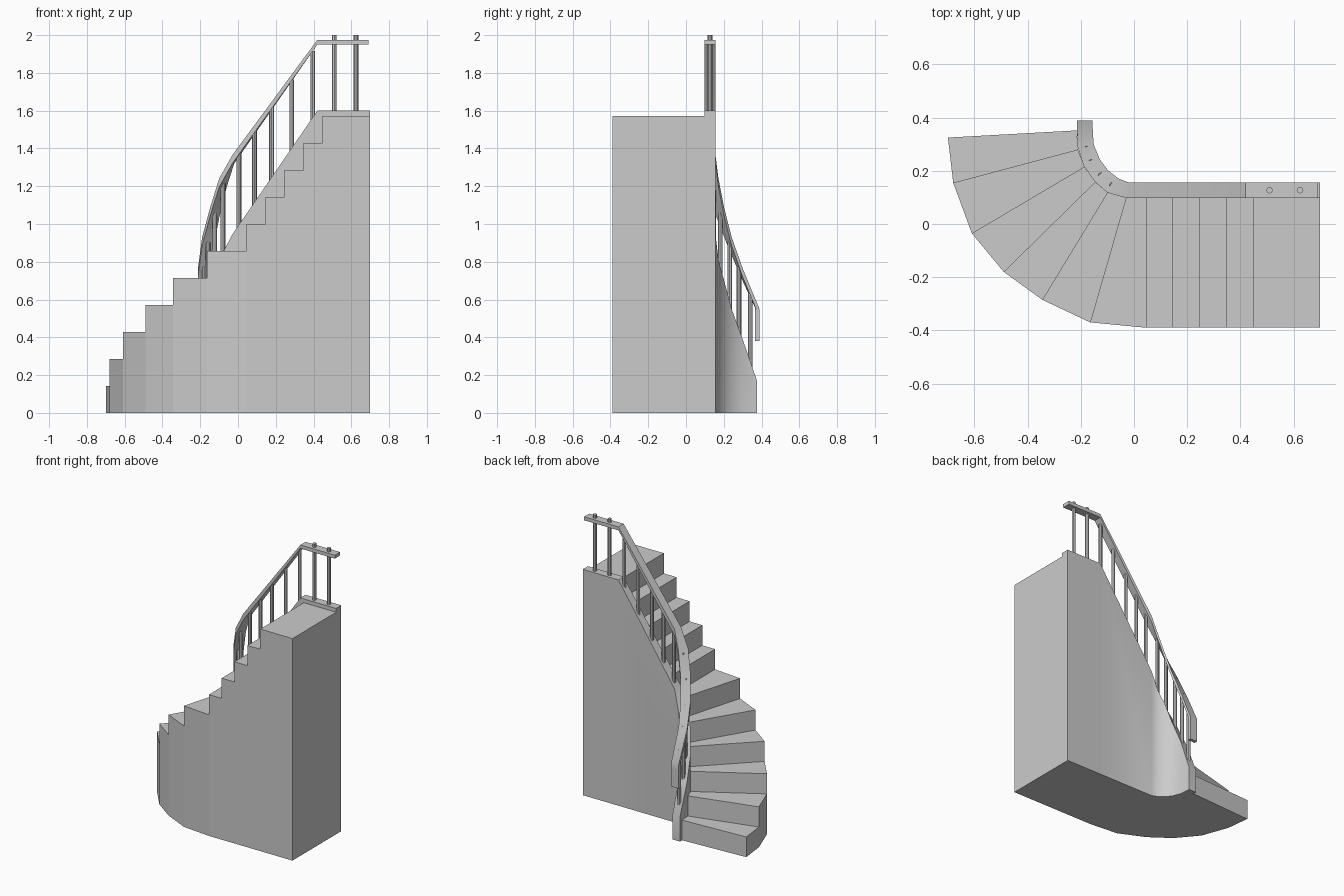
import bpy, bmesh
from mathutils import Vector

if "Cube" in bpy.data.objects:
    bpy.data.objects.remove(bpy.data.objects["Cube"])

RISE = 1.573 / 11


def make(name, faces, smooth=False):
    """Mesh object from a list of coordinate loops, welded and oriented."""
    bm = bmesh.new()
    for f in faces:
        bm.faces.new([bm.verts.new(p) for p in f])
    bmesh.ops.remove_doubles(bm, verts=bm.verts[:], dist=0.0005)
    bmesh.ops.recalc_face_normals(bm, faces=bm.faces[:])
    me = bpy.data.meshes.new(name)
    bm.to_mesh(me)
    bm.free()
    ob = bpy.data.objects.new(name, me)
    bpy.context.collection.objects.link(ob)
    if smooth:
        bpy.ops.object.select_all(action='DESELECT')
        bpy.context.view_layer.objects.active = ob
        ob.select_set(True)
        bpy.ops.object.shade_smooth_by_angle()
    return ob


def sweep(name, sections, smooth=False):
    """Skin a run of four-point cross-sections and cap both ends."""
    faces = [sections[0], sections[-1]]
    for a, b in zip(sections, sections[1:]):
        for i in range(4):
            j = (i + 1) % 4
            faces.append([a[i], a[j], b[j], b[i]])
    return make(name, faces, smooth)


# Steps: riser lines from outer to inner edge, last one is the back end
outer = [(-.70, .325), (-.68, .155), (-.61, -.035), (-.49, -.18), (-.345, -.285),
         (-.165, -.37)] + [(x, -.39) for x in (.045, .145, .245, .347, .447, .70)]
inner = [(-.215, .352), (-.211, .28), (-.187, .215), (-.146, .158), (-.10, .118),
         (-.03, .098)] + [(x, .098) for x in (.045, .145, .245, .347, .447, .70)]
faces = []
for k in range(11):
    lo, hi = k * RISE, (k + 1) * RISE
    o0, o1, i0, i1 = outer[k], outer[k + 1], inner[k], inner[k + 1]
    faces.append([(*o0, lo), (*i0, lo), (*i0, hi), (*o0, hi)])
    faces.append([(*o0, hi), (*o1, hi), (*i1, hi), (*i0, hi)])
    faces.append([(*o0, 0), (*o1, 0), (*i1, 0), (*i0, 0)])
    faces.append([(*o0, 0), (*o1, 0), (*o1, hi), (*o0, hi)])
    faces.append([(*i0, 0), (*i1, 0), (*i1, hi), (*i0, hi)])
faces.append([(*outer[-1], 0), (*inner[-1], 0),
              (*inner[-1], 11 * RISE), (*outer[-1], 11 * RISE)])
make("steps", faces, True)

# Side wall path: step-side x, y, far-side x, y, wall top, rail top
path = [(-.215, .376, -.157, .376, .17, .57),
        (-.212, .29, -.152, .30, .39, .765),
        (-.19, .22, -.128, .242, .55, .93),
        (-.148, .16, -.098, .202, .70, 1.085),
        (-.10, .118, -.06, .172, .81, 1.24),
        (-.03, .098, -.02, .156, .945, 1.365),
        (.42, .098, .42, .156, 1.60, 1.975),
        (.70, .098, .70, .156, 1.60, 1.975)]
sweep("side_wall", [[(a, b, 0), (c, d, 0), (c, d, w), (a, b, w)]
                    for a, b, c, d, w, r in path], True)

# Handrail with a short drop at its lower end
rail = []
for i, (a, b, c, d, w, r) in enumerate(path):
    t = .025 if i > 5 else .045
    if i == 0:
        b = d = .389
        r = .55
    if i == 7:
        a = c = .69
    rail.append([(a, b, r - t), (c, d, r - t), (c, d, r), (a, b, r)])
sweep("handrail", rail, True)
sweep("handrail_end", [[(-.215, y, .38), (-.157, y, .38), (-.157, y, .55), (-.215, y, .55)]
                       for y in (.365, .389)])


# Balusters placed by path segment and fraction along it
def at(seg, t):
    p, q = [(Vector(((n[0] + n[2]) / 2, (n[1] + n[3]) / 2)), n[4], n[5])
            for n in path[seg:seg + 2]]
    return p[0].lerp(q[0], t), p[1] + (q[1] - p[1]) * t, p[2] + (q[2] - p[2]) * t


spots = [(0, .45), (1, .22), (2, 0), (3, 0), (4, 0), (5, .067), (5, .252),
         (5, .456), (5, .697), (5, .944), (6, .32), (6, .73)]
for n, (seg, t) in enumerate(spots):
    p, bottom, top = at(seg, t)
    bottom -= .03
    top = 2.0 if seg == 6 else top - .025
    bpy.ops.mesh.primitive_cylinder_add(vertices=8, radius=.0125, depth=top - bottom,
                                        location=(p.x, p.y, (top + bottom) / 2))
    bpy.context.object.name = f"baluster_{n + 1}"
